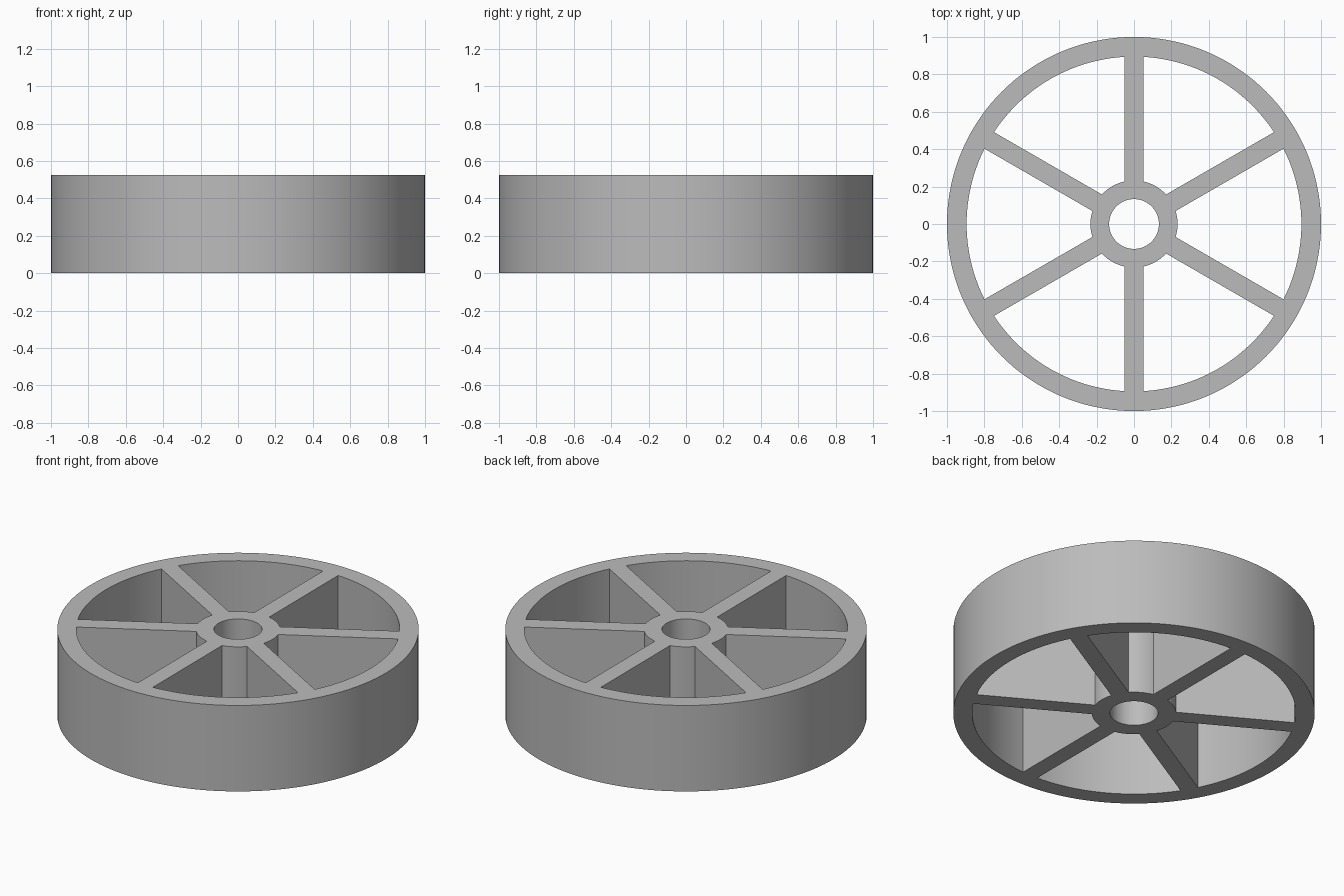
import bpy
import bmesh
from math import asin, cos, sin, pi, radians

HEIGHT = 0.525
RIM_OUTER, RIM_INNER = 1.0, 0.895
HUB_OUTER, HUB_INNER = 0.233, 0.133
SPOKE_HALF = 0.051
SPOKES = 6

cube = bpy.data.objects.get("Cube")
if cube:
    bpy.data.objects.remove(cube, do_unlink=True)


def arc(radius, start, end, steps):
    """Points along an arc, both ends included."""
    return [(radius * cos(a), radius * sin(a))
            for a in (start + (end - start) * i / steps for i in range(steps + 1))]


def add_outline(curve, points):
    """Add one closed straight-sided outline to a filled flat curve."""
    spline = curve.splines.new('POLY')
    spline.points.add(len(points) - 1)
    for point, (x, y) in zip(spline.points, points):
        point.co = (x, y, 0, 1)
    spline.use_cyclic_u = True


# Wheel outline: rim, axle hole and one pocket between each pair of spokes
profile = bpy.data.curves.new("wheel_profile", 'CURVE')
profile.dimensions = '2D'
profile.fill_mode = 'BOTH'
profile.extrude = HEIGHT / 2
add_outline(profile, arc(RIM_OUTER, 0, 2 * pi, 144)[:-1])
add_outline(profile, arc(HUB_INNER, 0, 2 * pi, 72)[:-1])

pitch = 2 * pi / SPOKES
inner_gap = asin(SPOKE_HALF / HUB_OUTER)
outer_gap = asin(SPOKE_HALF / RIM_INNER)
for i in range(SPOKES):
    start = radians(30) + i * pitch
    end = start + pitch
    pocket = arc(RIM_INNER, start + outer_gap, end - outer_gap, 24)
    pocket += arc(HUB_OUTER, end - inner_gap, start + inner_gap, 10)
    add_outline(profile, pocket)

# Turn the extruded outline into one solid mesh
wheel = bpy.data.objects.new("spoked_wheel", profile)
bpy.context.collection.objects.link(wheel)
wheel.location.z = HEIGHT / 2
bpy.ops.object.select_all(action='DESELECT')
wheel.select_set(True)
bpy.context.view_layer.objects.active = wheel
bpy.ops.object.convert(target='MESH')
wheel = bpy.context.object

bm = bmesh.new()
bm.from_mesh(wheel.data)
bmesh.ops.remove_doubles(bm, verts=bm.verts, dist=0.0001)
bmesh.ops.recalc_face_normals(bm, faces=bm.faces)
bm.to_mesh(wheel.data)
bm.free()

# Plain grey finish
grey = bpy.data.materials.new("plain_grey")
grey.use_nodes = True
colour = (0.5, 0.5, 0.5, 1)
grey.diffuse_color = colour
grey.node_tree.nodes["Principled BSDF"].inputs["Base Color"].default_value = colour
wheel.data.materials.clear()
wheel.data.materials.append(grey)
bpy.ops.object.shade_smooth_by_angle(angle=radians(30))
